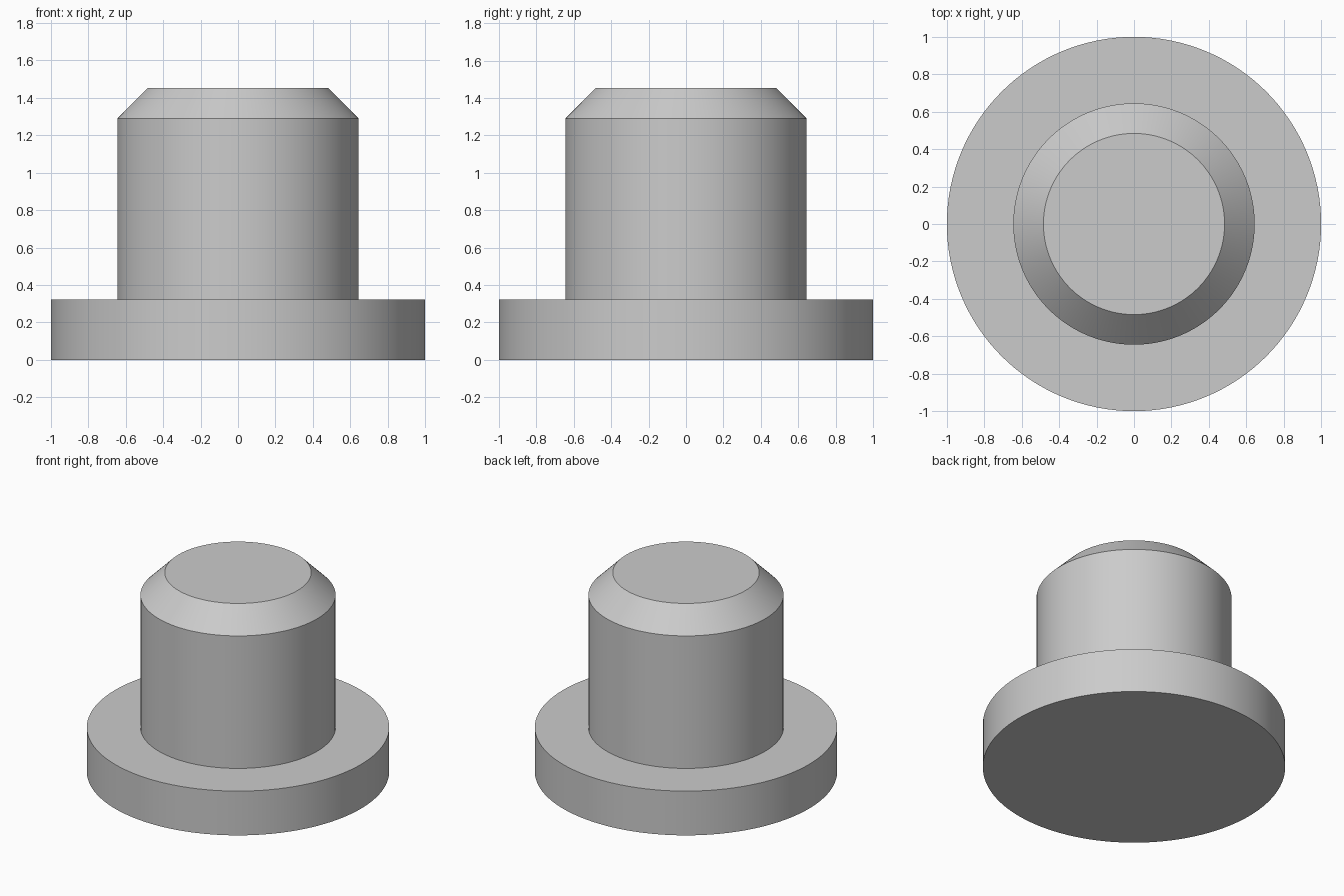
import bpy, bmesh, math

if "Cube" in bpy.data.objects:
    bpy.data.objects.remove(bpy.data.objects["Cube"])

SEGMENTS = 128

# Plain grey for the whole piece
grey = bpy.data.materials.new("grey")
grey.diffuse_color = (0.6, 0.6, 0.6, 1.0)
grey.use_nodes = True
grey.node_tree.nodes["Principled BSDF"].inputs["Base Color"].default_value = grey.diffuse_color


def lathe(name, profile):
    """Closed solid turned around z from (radius, height) points, bottom to top."""
    bm = bmesh.new()
    rings = []
    for r, z in profile:
        rings.append([bm.verts.new((r * math.cos(a), r * math.sin(a), z))
                      for a in (2 * math.pi * i / SEGMENTS for i in range(SEGMENTS))])
    for low, high in zip(rings, rings[1:]):
        for i in range(SEGMENTS):
            j = (i + 1) % SEGMENTS
            bm.faces.new((low[i], low[j], high[j], high[i]))
    bm.faces.new(rings[0][::-1])
    bm.faces.new(rings[-1])
    mesh = bpy.data.meshes.new(name)
    bm.to_mesh(mesh)
    bm.free()
    mesh.materials.append(grey)
    obj = bpy.data.objects.new(name, mesh)
    bpy.context.collection.objects.link(obj)
    bpy.ops.object.select_all(action='DESELECT')
    obj.select_set(True)
    bpy.context.view_layer.objects.active = obj
    bpy.ops.object.shade_smooth_by_angle(angle=math.radians(30))
    return obj


# Wide flange, its upper step, the straight post and the chamfered tip
lathe("flanged_plug", [
    (1.0, 0.0), (1.0, 0.323),
    (0.645, 0.323), (0.645, 1.29),
    (0.484, 1.452),
])
